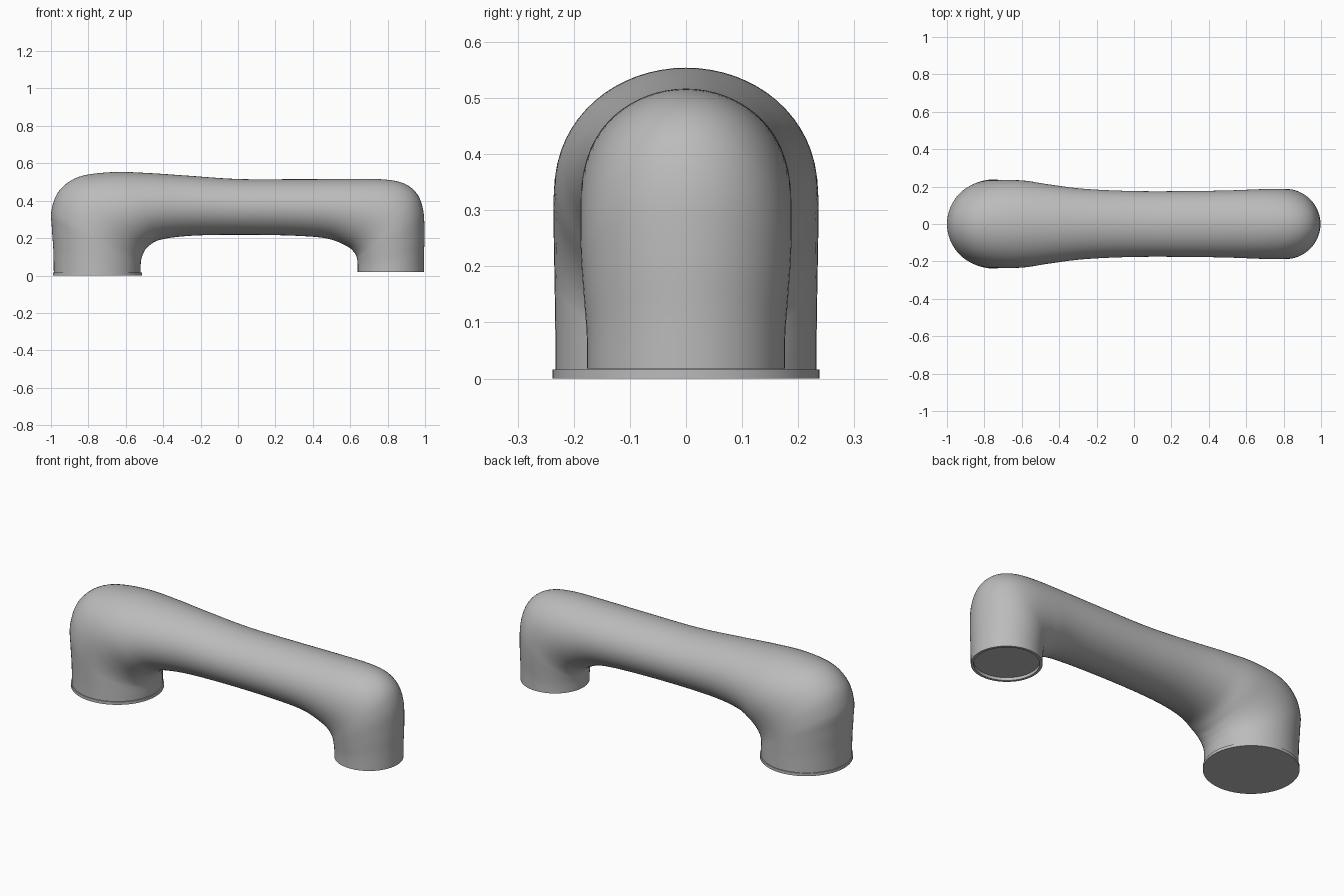
import bpy, bmesh, math
from mathutils import Vector

if "Cube" in bpy.data.objects:
    bpy.data.objects.remove(bpy.data.objects["Cube"])

SIDES = 64
STEPS = 6

grey = bpy.data.materials.new("light grey")
grey.use_nodes = True
grey.diffuse_color = (0.5, 0.5, 0.5, 1)
grey.node_tree.nodes["Principled BSDF"].inputs["Base Color"].default_value = (0.5, 0.5, 0.5, 1)


def finish(bm, name):
    bmesh.ops.recalc_face_normals(bm, faces=bm.faces)
    mesh = bpy.data.meshes.new(name)
    bm.to_mesh(mesh)
    bm.free()
    mesh.materials.append(grey)
    obj = bpy.data.objects.new(name, mesh)
    bpy.context.collection.objects.link(obj)
    bpy.ops.object.select_all(action="DESELECT")
    obj.select_set(True)
    bpy.context.view_layer.objects.active = obj
    bpy.ops.object.shade_smooth_by_angle(angle=math.radians(35))
    return obj


def smooth_path(keys):
    """Catmull-Rom interpolation through key sections."""
    keys = [Vector(k) for k in keys]
    pts = [keys[0]] + keys + [keys[-1]]
    out = []
    for a, b, c, d in zip(pts, pts[1:], pts[2:], pts[3:]):
        for i in range(STEPS):
            t = i / STEPS
            out.append(0.5 * (2 * b + (c - a) * t + (2 * a - 5 * b + 4 * c - d) * t * t
                              + (3 * b - a - 3 * c + d) * t ** 3))
    return out + [keys[-1]]


def loft(bm, sections):
    """Elliptical rings, each spanning an outer and an inner profile point."""
    rings = []
    for ox, oz, ix, iz, w in sections:
        mid = Vector((ox + ix, 0, oz + iz)) / 2
        half = Vector((ox - ix, 0, oz - iz)) / 2
        angles = [2 * math.pi * k / SIDES for k in range(SIDES)]
        rings.append([bm.verts.new(mid + half * math.cos(a) + Vector((0, w * math.sin(a), 0)))
                      for a in angles])
    for r, s in zip(rings, rings[1:]):
        for k in range(SIDES):
            n = (k + 1) % SIDES
            bm.faces.new((r[k], r[n], s[n], s[k]))
    bm.faces.new(rings[0])
    bm.faces.new(rings[-1])


# Arm sections: outer x, outer z, inner x, inner z, half width
keys = [
    (-0.985, 0.015, -0.52, 0.015, 0.233),
    (-0.987, 0.13, -0.52, 0.04, 0.233),
    (-0.995, 0.25, -0.52, 0.06, 0.234),
    (-0.997, 0.35, -0.519, 0.075, 0.235),
    (-0.955, 0.455, -0.516, 0.09, 0.236),
    (-0.85, 0.528, -0.508, 0.115, 0.236),
    (-0.67, 0.553, -0.485, 0.15, 0.231),
    (-0.48, 0.548, -0.42, 0.19, 0.211),
    (-0.27, 0.534, -0.26, 0.212, 0.188),
    (0, 0.516, 0, 0.218, 0.176),
    (0.3, 0.515, 0.3, 0.213, 0.176),
    (0.56, 0.516, 0.48, 0.197, 0.18),
    (0.76, 0.515, 0.585, 0.155, 0.186),
    (0.88, 0.495, 0.62, 0.125, 0.188),
    (0.955, 0.44, 0.634, 0.1, 0.188),
    (0.99, 0.35, 0.638, 0.08, 0.187),
    (0.997, 0.23, 0.64, 0.06, 0.182),
    (0.995, 0.12, 0.64, 0.04, 0.177),
    (0.994, 0.018, 0.64, 0.018, 0.176),
]

# Recessed mouth under the small leg
mouth = [(0.98, z, 0.654, z, 0.162) for z in (0.018, 0.034)]

bm = bmesh.new()
loft(bm, smooth_path(keys) + mouth)
finish(bm, "arm_link")

# Thin flange under the large leg
bm = bmesh.new()
loft(bm, [(-0.99, z, -0.514, z, 0.238) for z in (0, 0.016)])
finish(bm, "base_flange")
